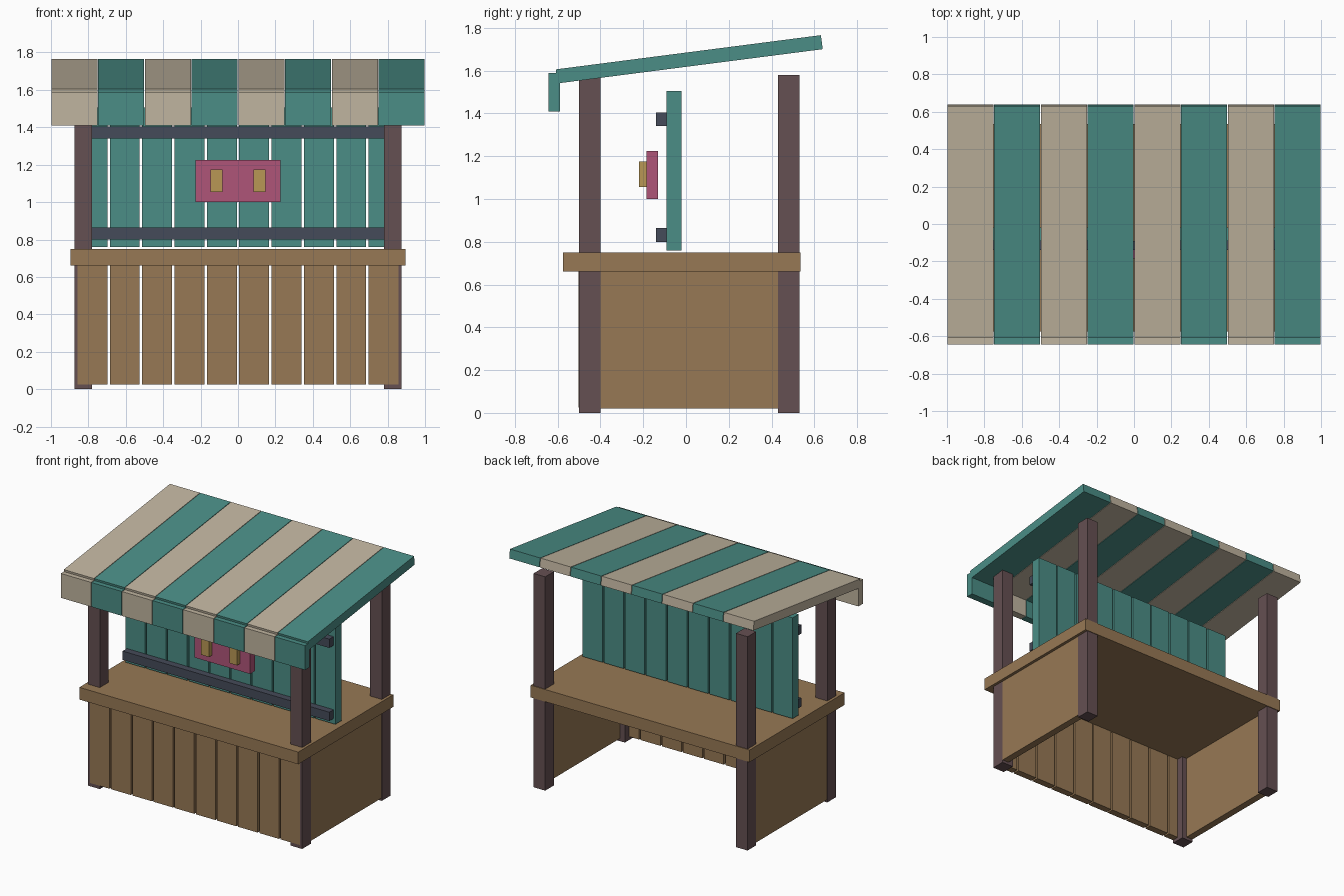
import bpy, math

if "Cube" in bpy.data.objects:
    bpy.data.objects.remove(bpy.data.objects["Cube"])


def material(name, color):
    m = bpy.data.materials.new(name)
    m.diffuse_color = (*color, 1)
    m.use_nodes = True
    m.node_tree.nodes["Principled BSDF"].inputs["Base Color"].default_value = m.diffuse_color
    return m


TEAL = material("teal", (0.07, 0.27, 0.24))
CREAM = material("cream", (0.53, 0.46, 0.35))
WOOD = material("wood", (0.31, 0.19, 0.09))
POST = material("dark_wood", (0.13, 0.08, 0.085))
RAIL = material("slate", (0.06, 0.07, 0.1))
PINK = material("pink", (0.43, 0.09, 0.19))
GOLD = material("gold", (0.48, 0.31, 0.09))


def box(name, x, y, z, mat, tilt=0):
    """Box from (min, max) ranges, optionally tilted about x."""
    bpy.ops.mesh.primitive_cube_add(size=1)
    o = bpy.context.object
    o.name = name
    o.location = [(a + b) / 2 for a, b in (x, y, z)]
    o.scale = [b - a for a, b in (x, y, z)]
    o.rotation_euler.x = tilt
    o.data.materials.append(mat)
    return o


# Posts and side panels
for side, s in (("left", -1), ("right", 1)):
    def span(a, b):
        return tuple(sorted((s * a, s * b)))
    box(f"{side}_front_post", span(0.78, 0.875), (-0.5, -0.4), (0, 1.58), POST)
    box(f"{side}_back_post", span(0.78, 0.875), (0.43, 0.53), (0, 1.58), POST)
    box(f"{side}_side_panel", span(0.82, 0.873), (-0.48, 0.48), (0.02, 0.67), WOOD)

# Counter top
box("counter_top", (-0.895, 0.895), (-0.575, 0.535), (0.66, 0.75), WOOD)

# Counter front planks and back wall planks
for i in range(10):
    c = (i - 4.5) * 0.173
    x = (c - 0.08, c + 0.08)
    box(f"front_plank_{i + 1}", x, (-0.502, -0.45), (0.025, 0.67), WOOD)
    box(f"wall_plank_{i + 1}", x, (-0.09, -0.02), (0.76, 1.505), TEAL)

# Wall rails
box("lower_rail", (-0.845, 0.845), (-0.14, -0.09), (0.80, 0.865), RAIL)
box("upper_rail", (-0.845, 0.845), (-0.14, -0.09), (1.34, 1.405), RAIL)

# Sign board with two raised blocks
box("sign_board", (-0.228, 0.228), (-0.185, -0.13), (1.0, 1.225), PINK)
for i, c in enumerate((-0.115, 0.115)):
    box(f"sign_block_{i + 1}", (c - 0.032, c + 0.032), (-0.22, -0.183), (1.055, 1.175), GOLD)

# Striped awning: sloped strips with a hanging valance
slope = math.atan2(0.16, 1.24)
for i in range(8):
    c = -0.875 + 0.25 * i
    x = (c - 0.123, c + 0.123)
    mat = TEAL if i % 2 else CREAM
    box(f"awning_strip_{i + 1}", x, (-0.61, 0.64), (1.62, 1.686), mat, slope)
    box(f"valance_{i + 1}", x, (-0.643, -0.588), (1.41, 1.59), mat)
